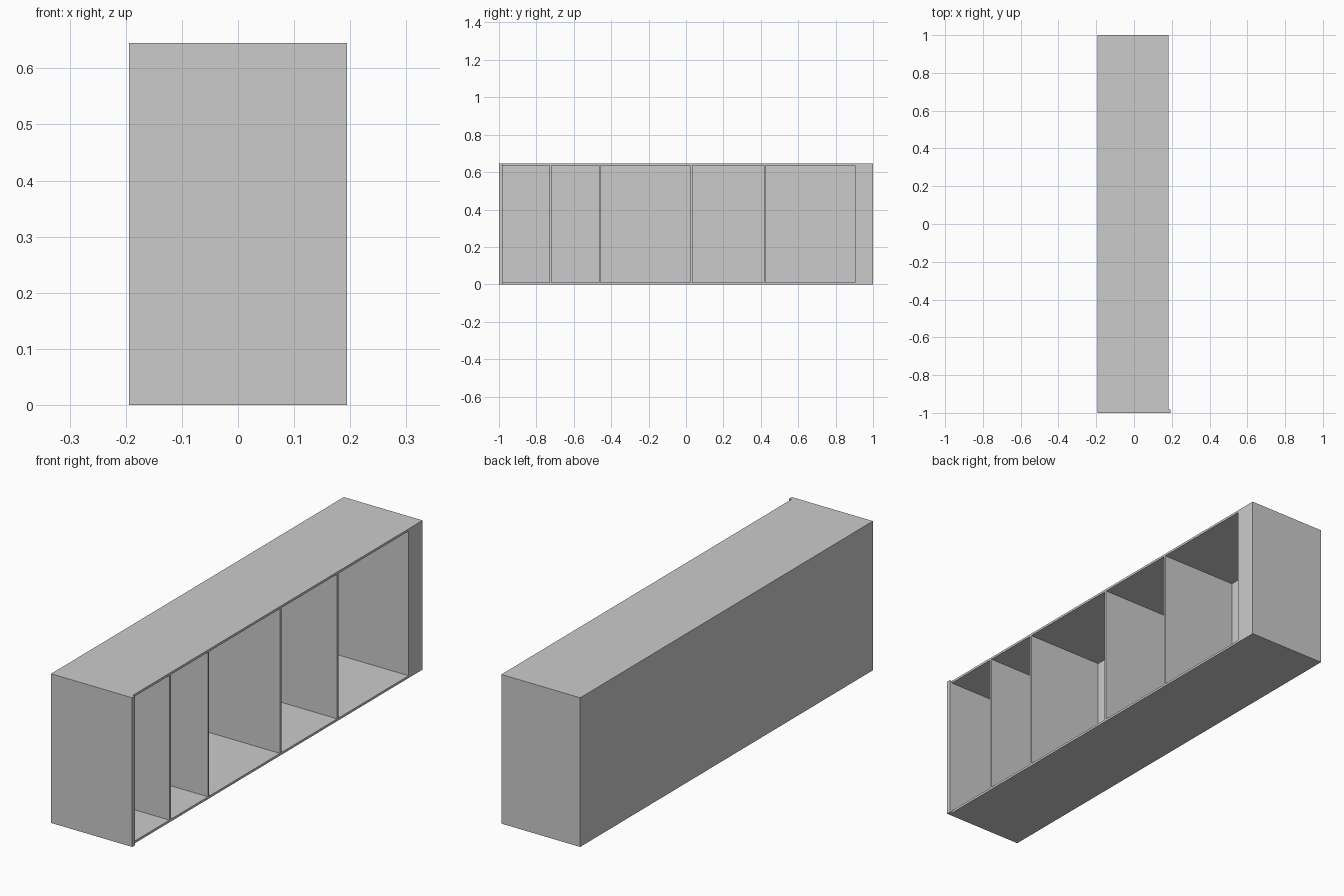
import bpy

if "Cube" in bpy.data.objects:
    bpy.data.objects.remove(bpy.data.objects["Cube"])

BACK, FRONT = -0.194, 0.183      # cabinet depth along x, open towards +x
HEIGHT, T = 0.645, 0.01          # overall height, board thickness
END = -0.982                     # inner face of the end panel


def board(name, x0, x1, y0, y1, z0, z1):
    bpy.ops.mesh.primitive_cube_add(size=1, location=((x0 + x1) / 2, (y0 + y1) / 2, (z0 + z1) / 2))
    ob = bpy.context.object
    ob.name = name
    ob.scale = (x1 - x0, y1 - y0, z1 - z0)
    bpy.ops.object.transform_apply(location=False, rotation=False, scale=True)
    return ob


# End panel, standing slightly proud of the open side
board("end_panel", BACK, 0.194, -1, END, 0, HEIGHT)

# Top, bottom and back boards
board("bottom_board", BACK, FRONT, END, 1, 0, T)
board("top_board", BACK, FRONT, END, 1, HEIGHT - T, HEIGHT)
board("back_board", BACK, BACK + 0.008, END, 0.904, T, HEIGHT - T)

# Thick block closing the far end
board("end_block", BACK, FRONT, 0.904, 1, T, HEIGHT - T)

# Upright dividers between the compartments
for i, (y, t) in enumerate([(-0.725, 0.01), (-0.462, 0.008), (0.030, 0.01), (0.420, 0.008)]):
    board(f"divider_{i + 1}", BACK + 0.008, FRONT, y - t / 2, y + t / 2, T, HEIGHT - T)
